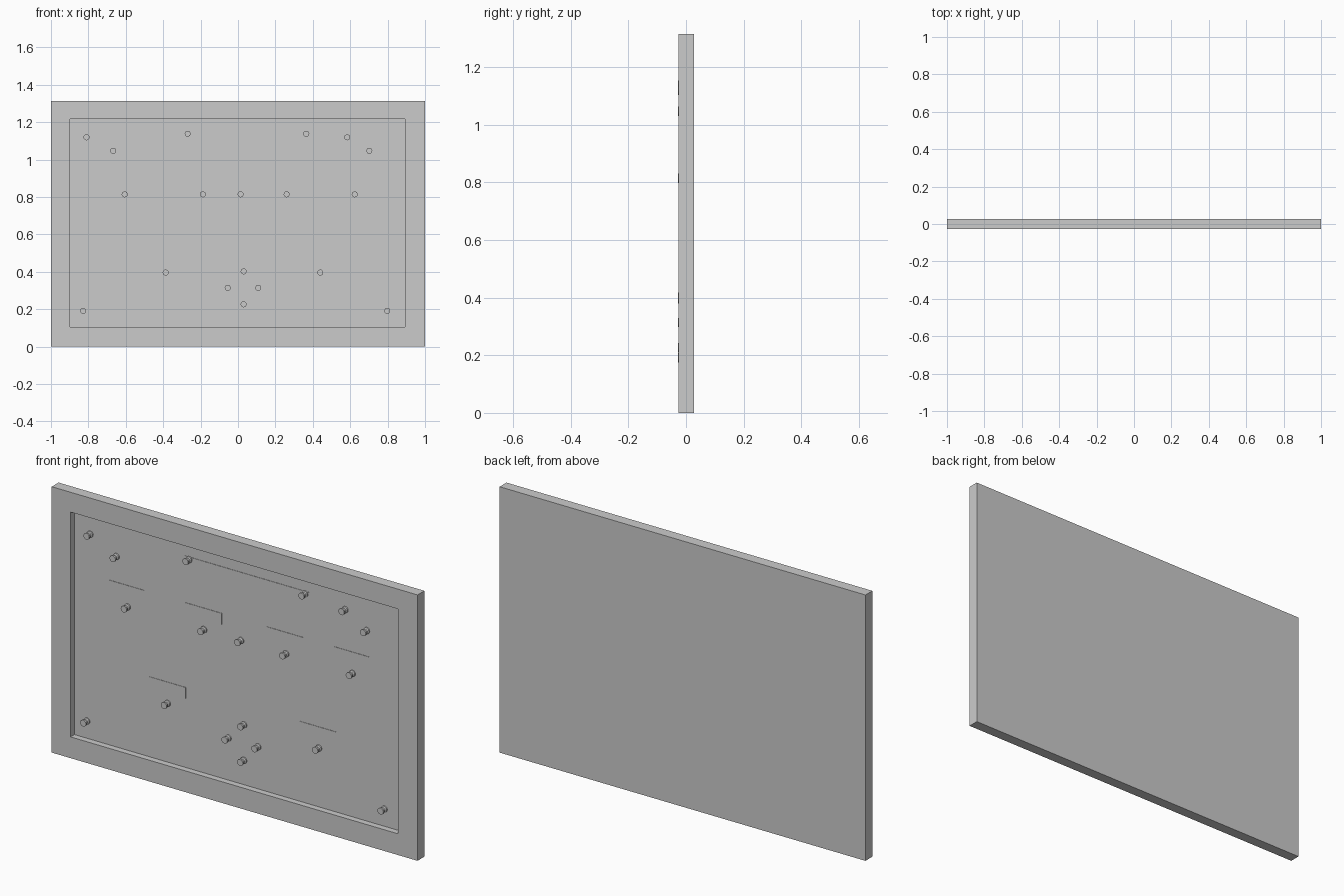
import bpy, bmesh, math

if "Cube" in bpy.data.objects:
    bpy.data.objects.remove(bpy.data.objects["Cube"])

FRONT, BACK, FLOOR = -0.0265, 0.027, 0.004


def make_object(name, bm):
    bmesh.ops.recalc_face_normals(bm, faces=bm.faces[:])
    mesh = bpy.data.meshes.new(name)
    bm.to_mesh(mesh)
    bm.free()
    obj = bpy.data.objects.new(name, mesh)
    bpy.context.collection.objects.link(obj)
    return obj


def loft(name, rings):
    """Join equal-length closed rings of points and cap both ends."""
    bm = bmesh.new()
    loops = [[bm.verts.new(p) for p in ring] for ring in rings]
    n = len(loops[0])
    for a, b in zip(loops, loops[1:]):
        for i in range(n):
            j = (i + 1) % n
            bm.faces.new((a[i], a[j], b[j], b[i]))
    bm.faces.new(loops[0])
    bm.faces.new(loops[-1])
    return make_object(name, bm)


def rect(x0, x1, z0, z1, y):
    return [(x0, y, z0), (x1, y, z0), (x1, y, z1), (x0, y, z1)]


# Framed board: outer slab with a shallow pocket in the front
outer = (-1, 1, 0, 1.314)
inner = (-0.897, 0.893, 0.105, 1.216)
loft("framed_board", [rect(*outer, BACK), rect(*outer, FRONT),
                      rect(*inner, FRONT), rect(*inner, FLOOR)])


# Thin paper sheets lying on the board
def paper(name, x, z, w, h):
    r = (x, x + w, z - h, z)
    loft(name, [rect(*r, FLOOR + 0.001), rect(*r, FLOOR - 0.002)])


paper("title_sheet", -0.293, 1.151, 0.679, 0.178)
labels = [(-0.71, 0.92), (-0.288, 0.92), (0.156, 0.92), (0.523, 0.92),
          (-0.485, 0.501), (0.337, 0.501)]
for i, (x, z) in enumerate(labels):
    paper(f"label_strip_{i + 1}", x, z, 0.197, 0.055)

# Push pins: wide base, narrow waist, wide head
SEG = 16
profile = [(0.016, FLOOR + 0.001), (0.016, -0.003), (0.010, -0.006),
           (0.010, -0.016), (0.016, -0.019), (0.016, -0.0275)]


def pin(name, x, z):
    rings = [[(r * math.cos(2 * math.pi * k / SEG), y,
               r * math.sin(2 * math.pi * k / SEG)) for k in range(SEG)]
             for r, y in profile]
    obj = loft(name, rings)
    obj.location = (x, 0, z)
    obj.data.shade_smooth()
    bpy.ops.object.select_all(action='DESELECT')
    obj.select_set(True)
    bpy.context.view_layer.objects.active = obj
    bpy.ops.object.shade_smooth_by_angle(angle=math.radians(30))


pins = [(-0.81, 1.119), (0.584, 1.119), (-0.667, 1.047), (0.702, 1.047),
        (-0.269, 1.138), (0.365, 1.138),
        (-0.606, 0.814), (-0.188, 0.814), (0.014, 0.814), (0.26, 0.814),
        (0.624, 0.814),
        (-0.387, 0.396), (0.44, 0.396),
        (0.03, 0.402), (0.03, 0.226), (-0.055, 0.314), (0.108, 0.314),
        (-0.828, 0.191), (0.798, 0.191)]
for i, (x, z) in enumerate(pins):
    pin(f"push_pin_{i + 1}", x, z)
